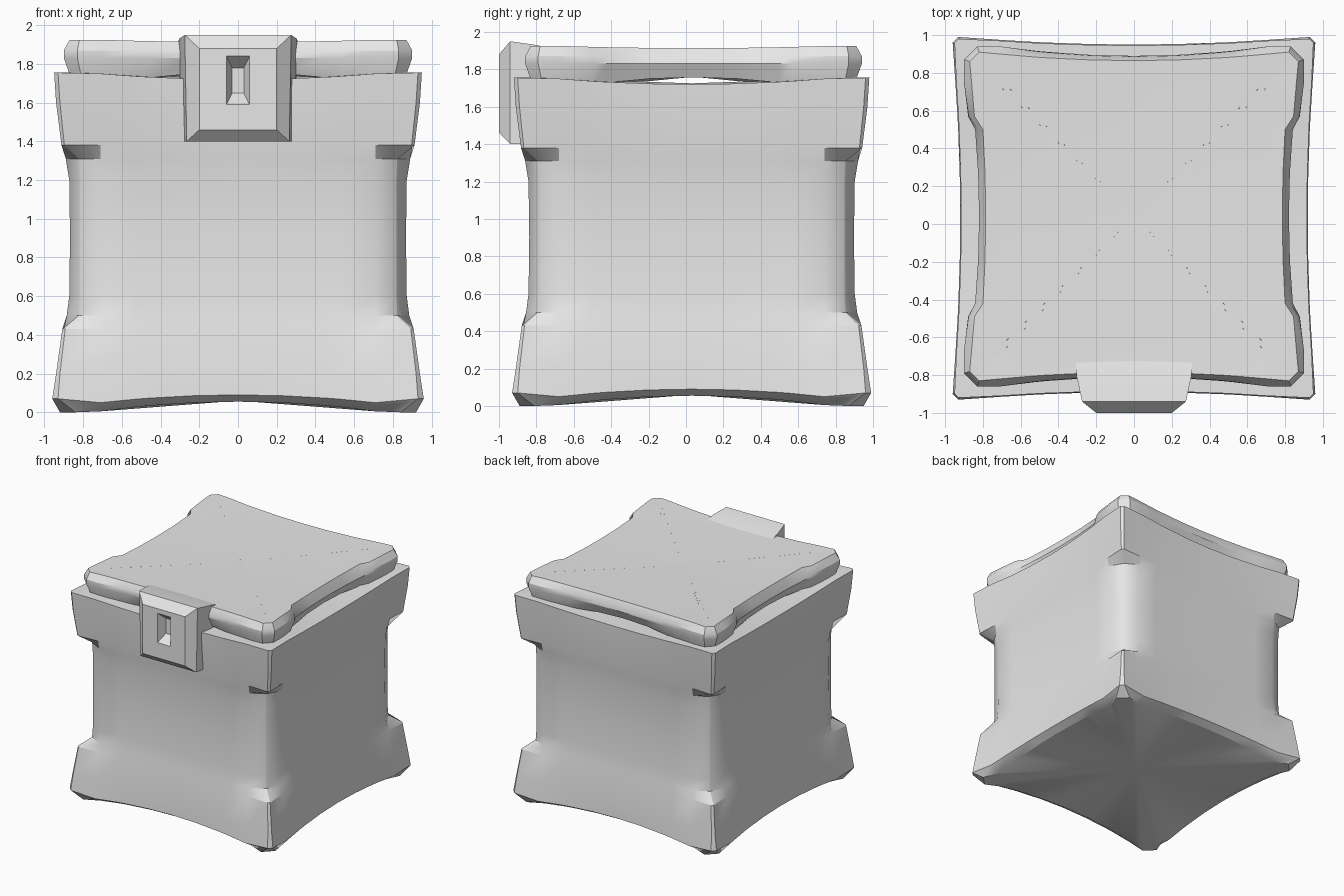
import bpy
import bmesh
import math
from mathutils import Vector

cube = bpy.data.objects.get("Cube")
if cube:
    bpy.data.objects.remove(cube, do_unlink=True)

grey = bpy.data.materials.new("light_grey")
grey.use_nodes = True
grey.diffuse_color = (0.8, 0.8, 0.8, 1)
grey.node_tree.nodes["Principled BSDF"].inputs["Base Color"].default_value = (0.8, 0.8, 0.8, 1)

EDGE = 0.71
STEPS = (-EDGE, -0.53, -0.46, -0.23, 0, 0.23, 0.46, 0.53, EDGE)


def ring(z, mid, edge, corner, cut=0.0, arch=0.0, notch=0.0, edge_z=0.0, cy=0.03):
    """Square loop with bowed sides, clipped corners and optional side notches."""
    points = []
    for side in range(4):
        row = [(cut - corner, corner, z)]
        for s in STEPS:
            bow = (s / EDGE) ** 2
            depth = mid + (edge - mid) * bow
            if side % 2 and abs(s) < 0.5:
                depth -= notch
            row.append((s, depth, z + edge_z + arch * (1 - bow)))
        row.append((corner - cut, corner, z))
        a = side * math.pi / 2
        for t, d, h in row:
            points.append(Vector((t * math.cos(a) + d * math.sin(a),
                                  t * math.sin(a) - d * math.cos(a) + cy, h)))
    return points


def loft(name, rings, start=None, end=None):
    """Skin a stack of loops; close each end with a fan or a single face."""
    bm = bmesh.new()
    loops = [[bm.verts.new(p) for p in r] for r in rings]
    n = len(loops[0])
    for low, high in zip(loops, loops[1:]):
        for i in range(n):
            j = (i + 1) % n
            bm.faces.new((low[i], low[j], high[j], high[i]))
    for loop, tip in ((loops[0], start), (loops[-1], end)):
        if tip is None:
            bm.faces.new(loop)
        else:
            centre = bm.verts.new(tip)
            for i in range(n):
                bm.faces.new((loop[i], loop[(i + 1) % n], centre))
    bmesh.ops.recalc_face_normals(bm, faces=bm.faces)
    mesh = bpy.data.meshes.new(name)
    bm.to_mesh(mesh)
    bm.free()
    mesh.materials.append(grey)
    obj = bpy.data.objects.new(name, mesh)
    bpy.context.collection.objects.link(obj)
    bpy.ops.object.select_all(action='DESELECT')
    obj.select_set(True)
    bpy.context.view_layer.objects.active = obj
    bpy.ops.object.shade_smooth_by_angle(angle=math.radians(30))
    return obj


# Chest body: arched foot, pinched waist with cut-back corners, dipped rim
loft("chest_body", [
    ring(0.0, 0.86, 0.87, 0.92, 0.08, arch=0.05, edge_z=0.005),
    ring(0.07, 0.92, 0.945, 0.96, 0.03, arch=0.04, edge_z=-0.02),
    ring(0.20, 0.915, 0.93, 0.94, 0.02),
    ring(0.43, 0.89, 0.90, 0.908, 0.015),
    ring(0.50, 0.88, 0.885, 0.825, 0.004),
    ring(0.60, 0.87, 0.872, 0.82, 0.004),
    ring(0.90, 0.86, 0.868, 0.82, 0.004),
    ring(1.20, 0.868, 0.872, 0.82, 0.004),
    ring(1.31, 0.882, 0.89, 0.825, 0.004),
    ring(1.38, 0.89, 0.902, 0.912, 0.015),
    ring(1.60, 0.91, 0.925, 0.94, 0.02),
    ring(1.755, 0.915, 0.94, 0.95, 0.02, arch=-0.03, edge_z=-0.005),
    ring(1.755, 0.85, 0.87, 0.88, 0.02, arch=-0.03, edge_z=-0.005),
], start=(0, 0.03, 0.06), end=(0, 0.03, 1.725))

# Lid: bevelled slab with a hand notch on the left and right sides
loft("lid", [
    ring(1.69, 0.81, 0.85, 0.85, 0.05, arch=0.067, notch=0.03, cy=0.04),
    ring(1.83, 0.85, 0.90, 0.90, 0.07, notch=0.03, cy=0.04),
    ring(1.87, 0.845, 0.90, 0.90, 0.07, arch=-0.003, notch=0.04, cy=0.04),
    ring(1.925, 0.825, 0.86, 0.87, 0.05, arch=-0.012, notch=0.04, cy=0.04),
    ring(1.92, 0.65, 0.73, 0.74, 0.02, arch=-0.012, cy=0.04),
], start=(0, 0.04, 1.76), end=(0, 0.04, 1.90))

# Clasp: tapered block whose front runs into a sunken keyhole
# Each section: y, half width at bottom, half width at top, bottom z, top z
sections = [
    (-0.70, 0.29, 0.31, 1.40, 1.905),
    (-0.80, 0.285, 0.305, 1.40, 1.93),
    (-0.94, 0.265, 0.275, 1.40, 1.95),
    (-1.00, 0.20, 0.20, 1.46, 1.88),
    (-1.00, 0.06, 0.06, 1.59, 1.84),
    (-0.93, 0.03, 0.03, 1.65, 1.78),
]
loft("clasp", [[Vector(p) for p in ((-b, y, lo), (b, y, lo), (t, y, hi), (-t, y, hi))]
               for y, b, t, lo, hi in sections])
